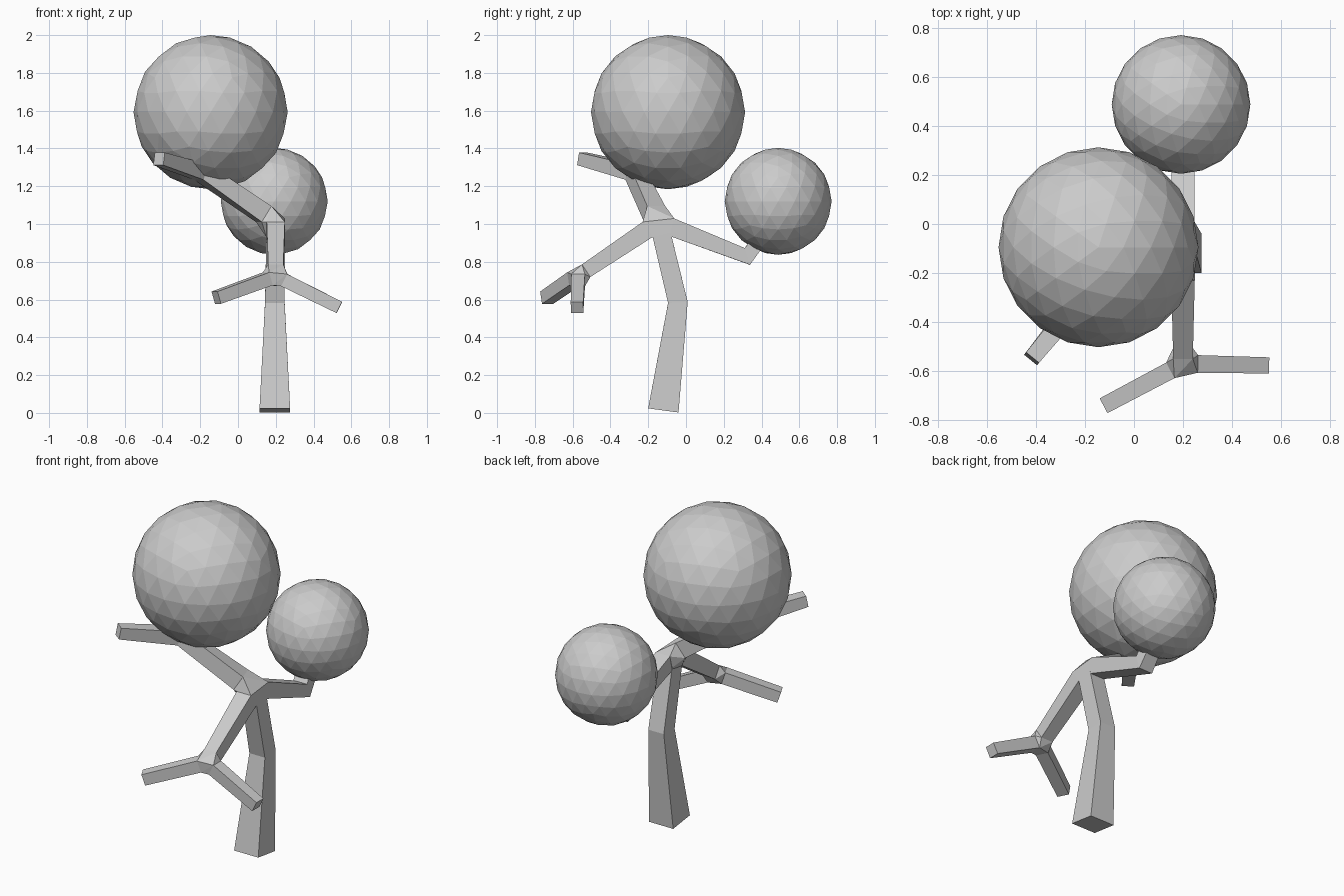
import bpy, bmesh
from mathutils import Vector

if "Cube" in bpy.data.objects:
    bpy.data.objects.remove(bpy.data.objects["Cube"])

Z = Vector((0, 0, 1))
X = Vector((1, 0, 0))


def frame(co, t, r, ref=None):
    """Four corners of a square section at co, facing along t."""
    t = t.normalized()
    u = ref - t * ref.dot(t) if ref else t.cross(Z)
    u.normalize()
    v = t.cross(u)
    return [co + u * r * a + v * r * b for a, b in ((1, 1), (-1, 1), (-1, -1), (1, -1))]


def sweep(name, path, ref=None):
    """Square limb through (x, y, z, radius) points; returns its end sections."""
    pts = [Vector(p[:3]) for p in path]
    dirs = [(b - a).normalized() for a, b in zip(pts, pts[1:])]
    tangents = [dirs[0]] + [a + b for a, b in zip(dirs, dirs[1:])] + [dirs[-1]]
    frames = [frame(p, t, q[3], ref) for p, t, q in zip(pts, tangents, path)]
    bm = bmesh.new()
    rings = [[bm.verts.new(c) for c in f] for f in frames]
    for a, b in zip(rings, rings[1:]):
        for i in range(4):
            j = (i + 1) % 4
            bm.faces.new((a[i], a[j], b[j], b[i]))
    bm.faces.new(rings[0][::-1])
    bm.faces.new(rings[-1])
    finish(name, bm)
    return frames[0], frames[-1]


def hub(name, sections):
    """Convex joint that wraps the limb sections meeting at a fork."""
    bm = bmesh.new()
    for s in sections:
        for c in s:
            bm.verts.new(c)
    res = bmesh.ops.convex_hull(bm, input=bm.verts[:])
    loose = [v for v in bm.verts if not v.link_faces]
    bmesh.ops.delete(bm, geom=loose, context='VERTS')
    finish(name, bm)


def finish(name, bm):
    bmesh.ops.recalc_face_normals(bm, faces=bm.faces[:])
    me = bpy.data.meshes.new(name)
    bm.to_mesh(me)
    bm.free()
    bpy.context.collection.objects.link(bpy.data.objects.new(name, me))


def start(centre, target, gap, r):
    """Point a small gap out from a fork centre towards the target."""
    c = Vector(centre)
    p = c + (Vector(target[:3]) - c).normalized() * gap
    return (*p, r)


# Fork positions
main = (0.2, -0.145, 1.01)
low = (0.2, -0.57, 0.725)

# Trunk, bent at the middle
bend = (0.195, -0.043, 0.585, 0.052)
_, trunk_top = sweep("trunk", [(0.195, -0.12, 0.013, 0.081), bend,
                               start(main, bend, 0.07, 0.049)], X)

# Back branch, turning up into the small crown
elbow = (0.2, 0.325, 0.828, 0.046)
back_start, _ = sweep("back_branch", [start(main, elbow, 0.07, 0.048), elbow,
                                      (0.195, 0.43, 0.98, 0.04)], X)

# Front branch, down to the lower fork
front_start, front_end = sweep("front_branch", [start(main, low, 0.07, 0.048),
                                                start(low, main, 0.05, 0.04)], X)

# Upper branch, running under the large crown and out at the front
knee = (-0.195, -0.275, 1.275, 0.044)
upper_start, _ = sweep("upper_branch", [start(main, knee, 0.08, 0.05), knee,
                                        (-0.418, -0.55, 1.345, 0.034)])
sweep("crown_stem", [knee, (-0.15, -0.15, 1.5, 0.04)], X)
hub("main_fork", [trunk_top, back_start, front_start, upper_start])

# Twigs at the lower fork
twigs = []
for name, tip in (("left_twig", (-0.115, -0.737, 0.61, 0.034)),
                  ("right_twig", (0.537, -0.577, 0.558, 0.033))):
    twigs.append(sweep(name, [start(low, tip, 0.05, 0.036), tip])[0])
hub("lower_fork", [front_end] + twigs)

# Faceted leaf crowns
for name, co, r in (("large_crown", (-0.145, -0.095, 1.592), 0.408),
                    ("small_crown", (0.192, 0.488, 1.12), 0.283)):
    bpy.ops.mesh.primitive_ico_sphere_add(subdivisions=3, radius=r, location=co)
    bpy.context.object.name = name
